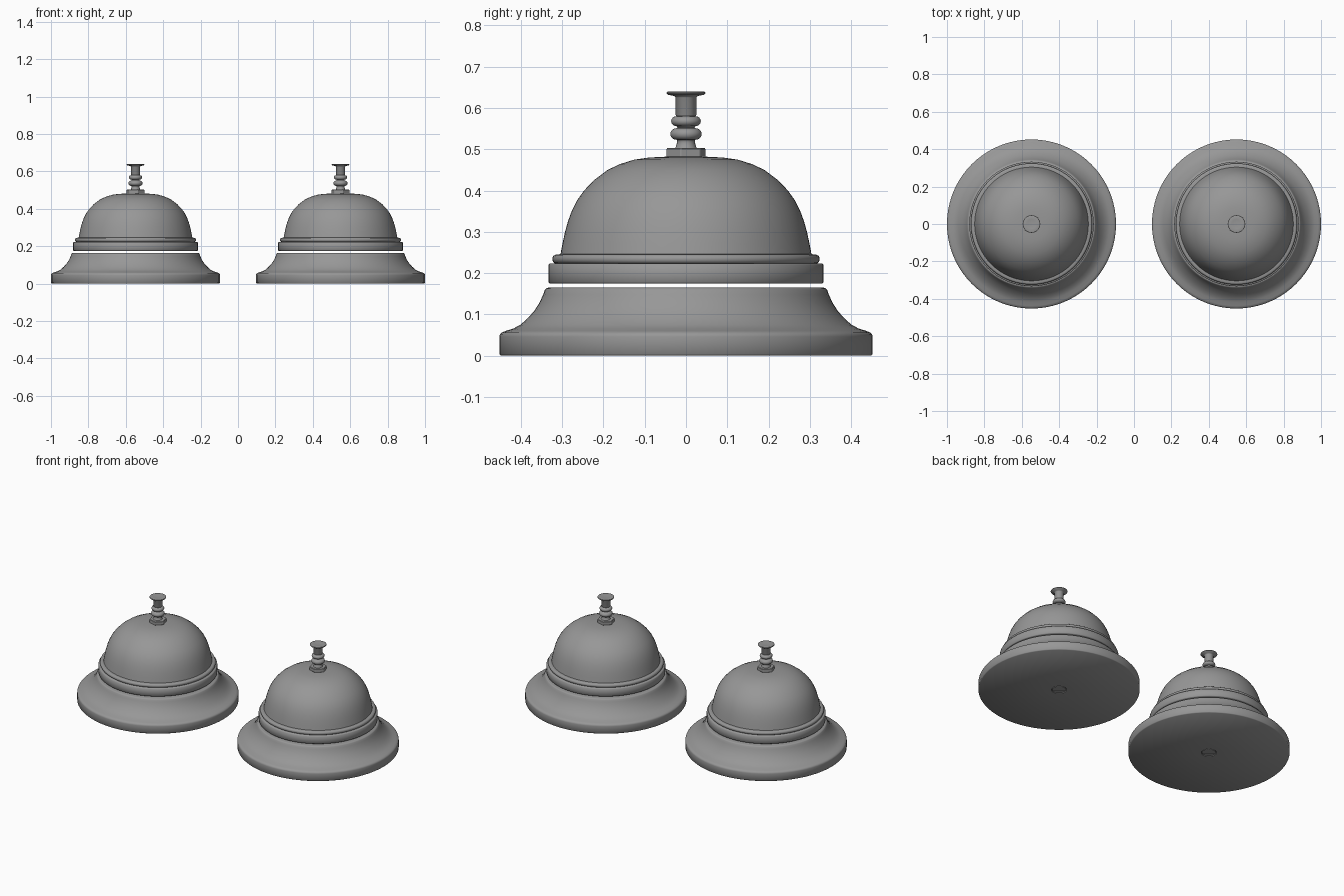
import bpy, bmesh, math
from mathutils import Matrix

if "Cube" in bpy.data.objects:
    bpy.data.objects.remove(bpy.data.objects["Cube"])

R = math.radians
grey = bpy.data.materials.new("dark_grey")
grey.diffuse_color = (.31, .31, .31, 1)
grey.use_nodes = True
grey.node_tree.nodes["Principled BSDF"].inputs["Base Color"].default_value = grey.diffuse_color


def finish(name, bm, x, angle=50):
    bmesh.ops.recalc_face_normals(bm, faces=bm.faces)
    me = bpy.data.meshes.new(name)
    bm.to_mesh(me)
    bm.free()
    me.materials.append(grey)
    ob = bpy.data.objects.new(name, me)
    ob.location.x = x
    bpy.context.collection.objects.link(ob)
    bpy.ops.object.select_all(action='DESELECT')
    ob.select_set(True)
    bpy.context.view_layer.objects.active = ob
    bpy.ops.object.shade_smooth_by_angle(angle=R(angle))
    return ob


def lathe(name, profile, x, steps=72):
    """Spin a (radius, height) profile around the vertical axis."""
    bm = bmesh.new()
    vs = [bm.verts.new((r, 0, z)) for r, z in profile]
    es = [bm.edges.new(p) for p in zip(vs, vs[1:])]
    bmesh.ops.spin(bm, geom=vs + es, cent=(0, 0, 0), axis=(0, 0, 1),
                   angle=2 * math.pi, steps=steps, use_duplicate=False)
    bmesh.ops.remove_doubles(bm, verts=bm.verts, dist=1e-5)
    return finish(name, bm, x)


def bulge(radius, z, depth, half, n=8):
    """Half-round bead for a profile."""
    return [(radius + depth * math.cos(a), z + half * math.sin(a))
            for a in (math.pi * (i / n - 0.5) for i in range(n + 1))]


BASE = [(0, .012), (.042, .012), (.042, 0), (.448, 0), (.452, .004), (.452, .046),
        (.451, .051), (.447, .056), (.437, .06), (.418, .066), (.401, .075),
        (.384, .09), (.368, .108), (.355, .128), (.346, .148), (.342, .159),
        (.339, .163), (.333, .165), (0, .165)]

RIM = [(0, .175), (.33, .175), (.333, .178), (.333, .22), (.33, .223), (0, .223)]

DOME = ([(0, .223)] + bulge(.314, .234, .01, .011) +
        [(.304, .246), (.299, .272), (.293, .3), (.286, .325), (.277, .35),
         (.264, .376), (.247, .4), (.222, .426), (.19, .45), (.16, .464),
         (.125, .475), (.09, .48), (.05, .482), (0, .482)])

BUTTON = ([(0, .5), (.028, .5), (.024, .507), (.022, .515), (.022, .522)] +
          bulge(.023, .537, .015, .014) + [(.02, .553)] +
          bulge(.023, .568, .013, .012) +
          [(.025, .583), (.025, .625), (.028, .629), (.044, .632), (.047, .636),
           (.046, .639), (.043, .64), (.025, .639), (0, .636)])

for side, x in (("left", -.548), ("right", .548)):
    lathe(side + "_base", BASE, x)
    lathe(side + "_bell_rim", RIM, x)
    lathe(side + "_bell_dome", DOME, x)
    lathe(side + "_button", BUTTON, x, 40)

    # hexagonal nut below the button
    bm = bmesh.new()
    bmesh.ops.create_cone(bm, cap_ends=True, segments=6, radius1=.049, radius2=.049,
                          depth=.022, matrix=Matrix.Translation((0, 0, .492)) @
                          Matrix.Rotation(R(15), 4, 'Z'))
    bmesh.ops.bevel(bm, geom=bm.edges[:], offset=.002, segments=1, affect='EDGES')
    finish(side + "_nut", bm, x, 20)

    # slotted screw head under the base, made as two halves
    bm = bmesh.new()
    for s in (1, -1):
        arc = [R(5 + 170 * i / 16) for i in range(17)]
        f = bm.faces.new([bm.verts.new((.038 * math.cos(a), s * .038 * math.sin(a), .001))
                          for a in arc])
        ext = bmesh.ops.extrude_face_region(bm, geom=[f])["geom"]
        bmesh.ops.translate(bm, vec=(0, 0, .011),
                            verts=[v for v in ext if isinstance(v, bmesh.types.BMVert)])
    bmesh.ops.rotate(bm, verts=bm.verts, matrix=Matrix.Rotation(R(140), 3, 'Z'))
    finish(side + "_screw", bm, x)
